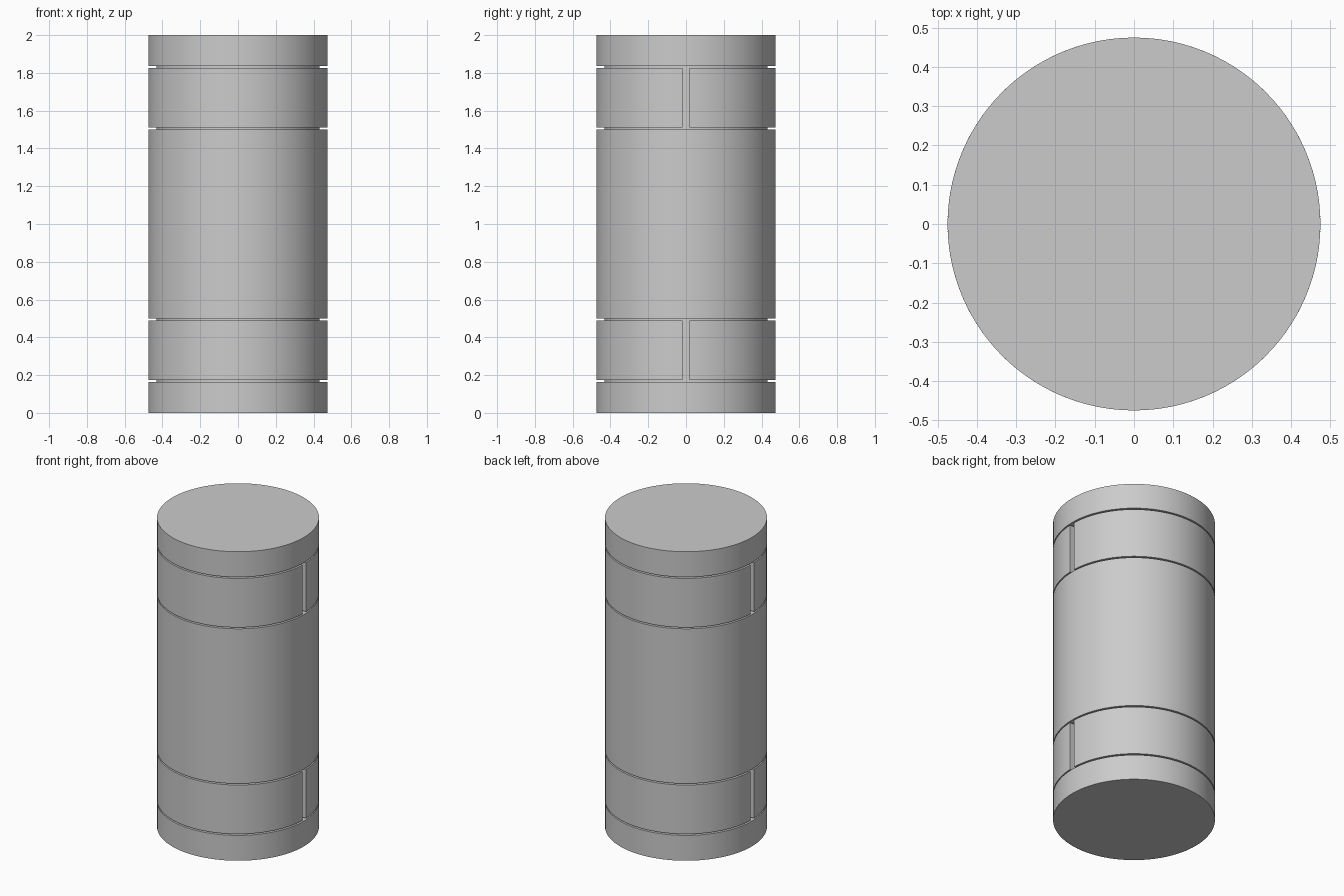
import bpy, bmesh, math

default = bpy.data.objects.get("Cube")
if default:
    bpy.data.objects.remove(default, do_unlink=True)

R, CORE_R, SEGS = 0.475, 0.432, 96
SLOT = 0.018  # half width of the slot between two shells

grey = bpy.data.materials.new("plain_grey")
grey.use_nodes = True
colour = (0.6, 0.6, 0.6, 1)
grey.diffuse_color = colour
grey.node_tree.nodes["Principled BSDF"].inputs["Base Color"].default_value = colour


def finish(obj):
    obj.data.materials.append(grey)
    bpy.ops.object.select_all(action="DESELECT")
    obj.select_set(True)
    bpy.context.view_layer.objects.active = obj
    bpy.ops.object.shade_smooth_by_angle(angle=math.radians(30))


def drum(name, radius, z0, z1):
    bpy.ops.mesh.primitive_cylinder_add(vertices=SEGS, radius=radius, depth=z1 - z0,
                                        location=(0, 0, (z0 + z1) / 2))
    obj = bpy.context.object
    obj.name = name
    finish(obj)


def half_shell(name, side, z0, z1):
    """Half ring on the front (-1) or back (+1), with parallel slot walls."""
    bm = bmesh.new()
    n = SEGS // 2
    rings = []
    for i in range(n + 1):
        ring = []
        for r, z in ((CORE_R, z0), (R, z0), (R, z1), (CORE_R, z1)):
            edge = math.asin(SLOT / r)
            a = edge + (math.pi - 2 * edge) * i / n
            ring.append(bm.verts.new((r * math.cos(a), side * r * math.sin(a), z)))
        rings.append(ring)
    for a, b in zip(rings, rings[1:]):
        for k in range(4):
            m = (k + 1) % 4
            bm.faces.new((a[k], a[m], b[m], b[k]))
    bm.faces.new(rings[0])
    bm.faces.new(rings[-1])
    bmesh.ops.recalc_face_normals(bm, faces=bm.faces)
    mesh = bpy.data.meshes.new(name)
    bm.to_mesh(mesh)
    bm.free()
    obj = bpy.data.objects.new(name, mesh)
    bpy.context.collection.objects.link(obj)
    finish(obj)


# Inner core seen in the grooves and slots
drum("inner_core", CORE_R, 0.1, 1.9)

# Solid outer drums
drum("bottom_cap", R, 0, 0.164)
drum("main_body", R, 0.499, 1.501)
drum("top_cap", R, 1.836, 2)

# Split collars above and below the body
for level, z0, z1 in (("lower", 0.173, 0.49), ("upper", 1.51, 1.827)):
    for place, side in (("front", -1), ("back", 1)):
        half_shell(f"{level}_{place}_shell", side, z0, z1)
